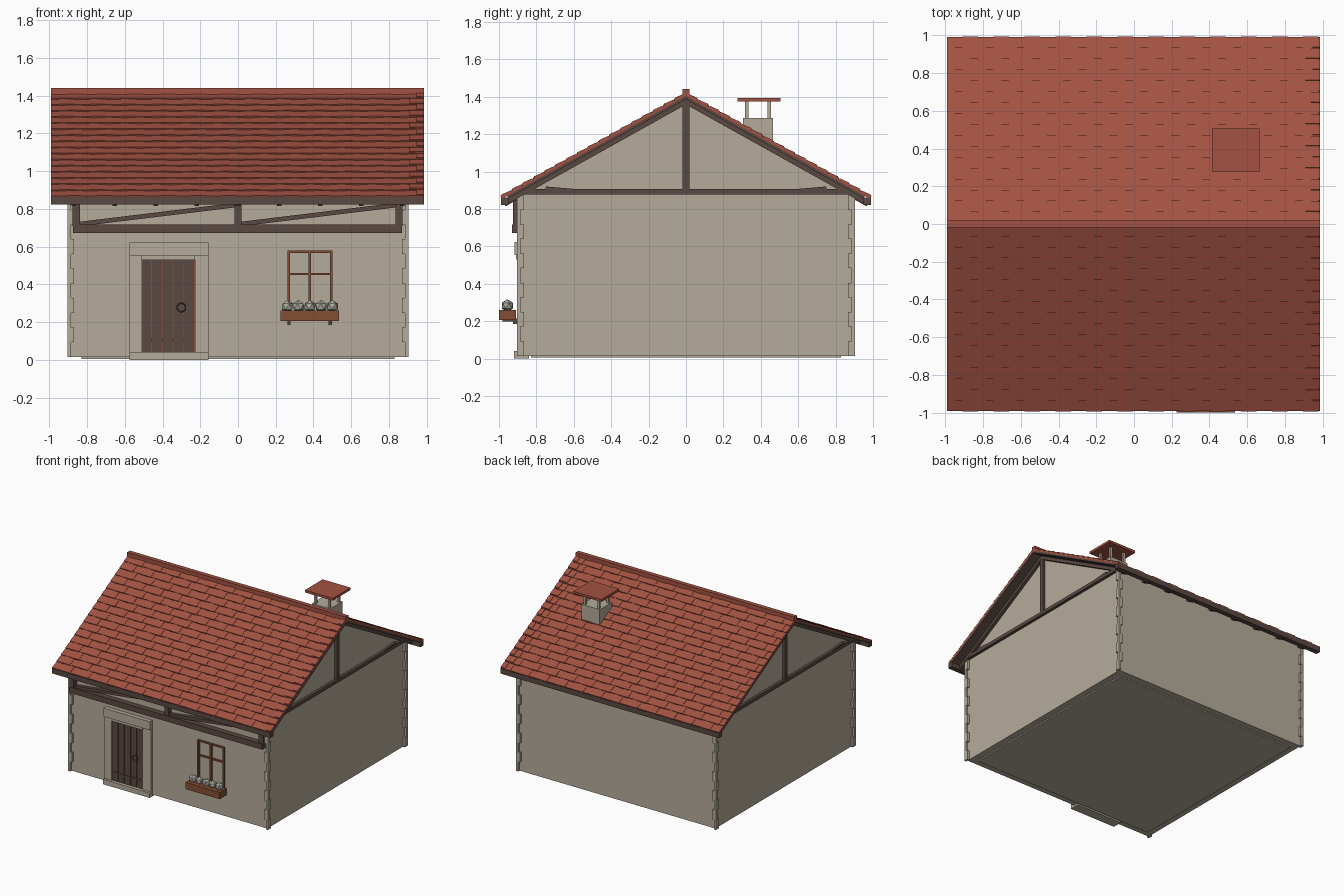
import bpy, bmesh, math
from mathutils import Matrix, Vector

old = bpy.data.objects.get("Cube")
if old:
    bpy.data.objects.remove(old, do_unlink=True)


def material(name, rgb):
    m = bpy.data.materials.new(name)
    m.use_nodes = True
    m.diffuse_color = (*rgb, 1)
    bsdf = next(n for n in m.node_tree.nodes if n.type == 'BSDF_PRINCIPLED')
    bsdf.inputs["Base Color"].default_value = (*rgb, 1)
    return m


PLASTER = material("beige plaster", (0.46, 0.415, 0.33))
TILE = material("red tile", (0.36, 0.084, 0.054))
DARK = material("dark wood", (0.10, 0.065, 0.054))
ORANGE = material("orange wood", (0.23, 0.078, 0.033))
PLANT = material("pale plant", (0.42, 0.41, 0.35))


class Part:
    """Collects simple solids into one named object."""

    def __init__(self, name, mat):
        self.name, self.mat, self.bm = name, mat, bmesh.new()

    def box(self, x0, x1, y0, y1, z0, z1, frame=Matrix()):
        mid = Vector(((x0 + x1) / 2, (y0 + y1) / 2, (z0 + z1) / 2))
        size = Matrix.Diagonal((abs(x1 - x0), abs(y1 - y0), abs(z1 - z0), 1))
        bmesh.ops.create_cube(self.bm, size=1, matrix=frame @ Matrix.Translation(mid) @ size)

    def beam(self, p, q, thick, depth_axis, depth):
        # Straight timber from p to q, lying flat against a wall
        p, q = Vector(p), Vector(q)
        along = (q - p).normalized()
        out = Vector(depth_axis)
        up = out.cross(along)
        rot = Matrix((along, out, up)).transposed().to_4x4()
        h = (q - p).length / 2
        self.box(-h, h, -depth / 2, depth / 2, -thick / 2, thick / 2,
                 Matrix.Translation((p + q) / 2) @ rot)

    def done(self):
        me = bpy.data.meshes.new(self.name)
        self.bm.to_mesh(me)
        self.bm.free()
        me.materials.append(self.mat)
        ob = bpy.data.objects.new(self.name, me)
        bpy.context.collection.objects.link(ob)
        return ob


# House body: gabled profile extruded along x
WALL = 0.885
body = Part("walls", PLASTER)
profile = [(-WALL, 0.015), (WALL, 0.015), (WALL, 0.88), (0, 1.375), (-WALL, 0.88)]
face = body.bm.faces.new([body.bm.verts.new((-WALL, y, z)) for y, z in profile])
ext = bmesh.ops.extrude_face_region(body.bm, geom=[face])["geom"]
bmesh.ops.translate(body.bm, vec=(2 * WALL, 0, 0),
                    verts=[v for v in ext if isinstance(v, bmesh.types.BMVert)])
bmesh.ops.recalc_face_normals(body.bm, faces=body.bm.faces)
body.done()

plinth = Part("plinth", PLASTER)
plinth.box(-0.83, 0.83, -0.83, 0.83, 0.005, 0.03)
plinth.done()

# Corner stones, alternating long and short
quoins = Part("corner_stones", PLASTER)
COURSES = 11
for sx in (-1, 1):
    for sy in (-1, 1):
        for i in range(COURSES):
            z = 0.015 + i * 0.078
            inner = 0.87 if i % 2 else 0.885
            deep = 0.885 if i % 2 else 0.865
            quoins.box(sx * inner, sx * 0.903, sy * deep, sy * 0.903, z, z + 0.078)
quoins.done()

# Roof: each slope has a frame whose y axis runs up to the ridge
PITCH = math.atan(0.558)
LENGTH = 0.985 / math.cos(PITCH)
X0, X1 = -0.99, 0.985
ROWS, TILE_W = 17, 0.082
deck = Part("roof_deck", DARK)
sheet = Part("roof_sheet", TILE)
tiles = Part("roof_tiles", TILE)
verge = Part("verge_tiles", TILE)
rafters = Part("rafters", DARK)
for f in (1, -1):
    turn = Matrix.Rotation(0 if f == 1 else math.pi, 4, 'Z')
    slope = Matrix.Translation((0, 0, 1.41)) @ turn @ Matrix.Rotation(PITCH, 4, 'X')
    deck.box(f * X0, f * X1, -LENGTH + 0.03, 0, -0.02, -0.006, slope)
    sheet.box(f * X0, f * X1, -LENGTH, 0, -0.006, 0.003, slope)
    step = LENGTH / ROWS
    for r in range(ROWS):
        low = -LENGTH + r * step
        tilt = slope @ Matrix.Translation((0, low, 0)) @ Matrix.Rotation(-0.09, 4, 'X')
        x, col = X0 - (r % 2) * TILE_W / 2, 0
        while x < X1:
            a, b = max(x, X0), min(x + TILE_W, X1)
            lift = 0.003 * (col % 2)
            tiles.box(f * a, f * b, -lift, step, 0.002, 0.009 + lift, tilt)
            x, col = x + TILE_W, col + 1
        # Raised tiles along one gable edge
        inner = 0.91 if r % 2 else 0.945
        verge.box(f * inner, f * X1, 0.004, step * 0.9, 0.006, 0.016, tilt)
    # Rafter tails under the eaves
    for i in range(9):
        x = -0.87 + i * 0.2175
        rafters.box(x - 0.012, x + 0.012, -LENGTH - 0.005, -LENGTH + 0.2, -0.05, -0.02, slope)
    # Gable rafters against the end walls
    for sx in (-1, 1):
        rafters.box(sx * 0.875, sx * 0.91, -LENGTH + 0.02, 0, -0.045, -0.015, slope)
for p in (deck, sheet, tiles, verge, rafters):
    p.done()

ridge = Part("ridge_cap", TILE)
ridge.box(X0, X1, -0.018, 0.018, 1.40, 1.44)
ridge.done()

# Eave boards
eaves = Part("eave_boards", DARK)
for s in (-1, 1):
    eaves.box(X0, X1, s * 0.95, s * 0.99, 0.822, 0.862)
eaves.done()

# Gable timbers: tie beam, king post, small braces
gable = Part("gable_timbers", DARK)
for s in (-1, 1):
    gable.box(s * 0.87, s * 0.908, -0.88, 0.88, 0.878, 0.906)
    gable.box(s * 0.87, s * 0.906, -0.018, 0.018, 0.9, 1.385)
    for t in (-1, 1):
        gable.beam((s * 0.89, t * 0.56, 0.896), (s * 0.89, t * 0.75, 0.912), 0.016, (1, 0, 0), 0.03)
gable.done()

# Front timber frame below the eaves
truss = Part("front_timbers", DARK)
truss.box(-0.875, 0.87, -0.93, -0.88, 0.672, 0.718)
for x in (-0.857, 0, 0.853):
    truss.box(x - 0.019, x + 0.019, -0.925, -0.88, 0.71, 0.85)
for x in (0, 0.853):
    truss.beam((x - 0.85, -0.9, 0.718), (x - 0.01, -0.9, 0.82), 0.024, (0, 1, 0), 0.03)
truss.done()

# Chimney with four posts and a cap
chimney = Part("chimney_stack", PLASTER)
chimney.box(0.455, 0.62, 0.305, 0.465, 1.1, 1.285)
for x in (0.475, 0.6):
    for y in (0.325, 0.445):
        chimney.box(x - 0.009, x + 0.009, y - 0.009, y + 0.009, 1.28, 1.38)
chimney.done()
cap = Part("chimney_cap", TILE)
cap.box(0.412, 0.665, 0.275, 0.505, 1.375, 1.394)
cap.done()

# Door surround, step and lintel
surround = Part("door_surround", PLASTER)
surround.box(-0.575, -0.155, -0.918, -0.88, 0.553, 0.622)
surround.box(-0.575, -0.512, -0.9, -0.88, 0.03, 0.56)
surround.box(-0.228, -0.155, -0.9, -0.88, 0.03, 0.56)
surround.box(-0.512, -0.228, -0.908, -0.88, 0.53, 0.556)
surround.box(-0.575, -0.155, -0.92, -0.84, 0, 0.04)
surround.done()

# Door: planks over a warmer backing board
backing = Part("door_backing", ORANGE)
backing.box(-0.512, -0.228, -0.888, -0.88, 0.04, 0.53)
backing.done()
door = Part("door_planks", DARK)
plank = 0.284 / 5
for i in range(5):
    x = -0.512 + i * plank
    door.box(x, x + plank - 0.005, -0.894, -0.885, 0.04, 0.53)
door.box(-0.495, -0.24, -0.899, -0.89, 0.1, 0.114)
door.done()
bpy.ops.mesh.primitive_torus_add(major_radius=0.023, minor_radius=0.003, major_segments=20,
                                 minor_segments=6, location=(-0.3, -0.9, 0.277),
                                 rotation=(math.pi / 2, 0, 0))
ring = bpy.context.object
ring.name = "door_ring"
ring.data.materials.append(DARK)

# Window frame with one cross of glazing bars
window = Part("window_frame", ORANGE)
for x in (0.268, 0.38, 0.495):
    window.box(x - 0.007, x + 0.007, -0.9, -0.88, 0.25, 0.578)
for z in (0.455, 0.573):
    window.box(0.262, 0.502, -0.897, -0.88, z - 0.006, z + 0.006)
window.done()

# Flower box, brackets and plants
flower_box = Part("flower_box", ORANGE)
flower_box.box(0.225, 0.535, -1.0, -0.91, 0.205, 0.26)
flower_box.done()
brackets = Part("flower_box_brackets", DARK)
for x in (0.27, 0.488):
    brackets.box(x - 0.009, x + 0.009, -0.925, -0.88, 0.185, 0.215)
    brackets.box(x - 0.009, x + 0.009, -0.98, -0.88, 0.197, 0.206)
brackets.done()
plants = Part("plants", PLANT)
for i in range(5):
    spot = Matrix.Translation((0.262 + i * 0.0595, -0.955, 0.283))
    bmesh.ops.create_icosphere(plants.bm, subdivisions=1, radius=0.034,
                               matrix=spot @ Matrix.Rotation(i * 0.7, 4, 'Z'))
plants.done()
